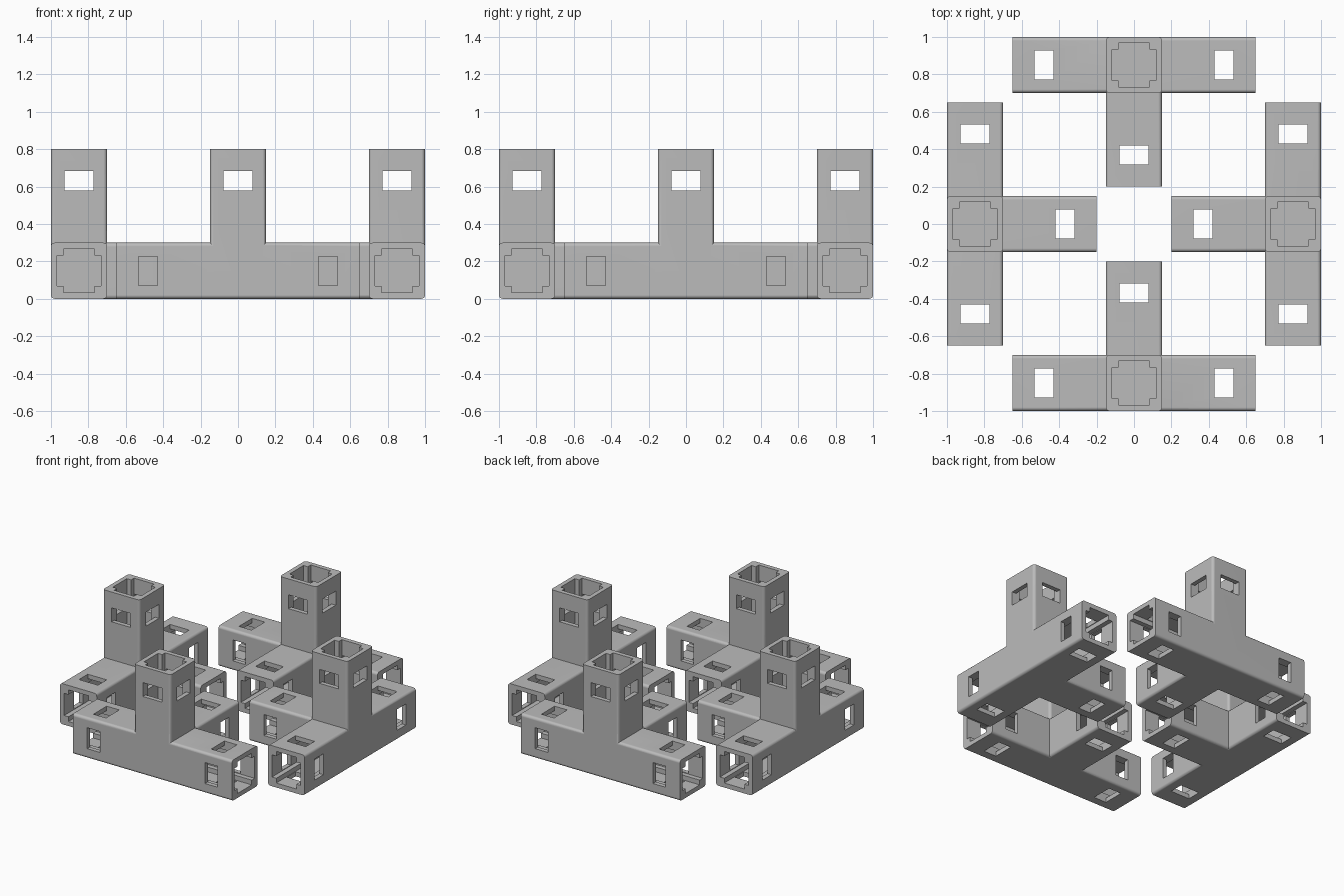
import bpy
import bmesh
from math import cos, sin, pi
from mathutils import Matrix, Vector

cube = bpy.data.objects.get("Cube")
if cube:
    bpy.data.objects.remove(cube, do_unlink=True)

HALF = 0.15       # half width of a square tube
ROUND = 0.02      # radius of the long tube edges
BORE = 0.117      # half width of the bore
RIB = 0.082       # inner corner of the ribs in the bore
REACH = 0.65      # hub centre to tube end
WINDOW = 0.0775   # half width of a window

grey = bpy.data.materials.new("plain grey")
grey.use_nodes = True
colour = (0.5, 0.5, 0.5, 1)
grey.diffuse_color = colour
grey.node_tree.nodes["Principled BSDF"].inputs["Base Color"].default_value = colour


def rounded_square(steps=5):
    c = HALF - ROUND
    points = []
    for quarter, (sx, sy) in enumerate([(1, 1), (-1, 1), (-1, -1), (1, -1)]):
        for i in range(steps + 1):
            a = (quarter + i / steps) * pi / 2
            points.append((sx * c + ROUND * cos(a), sy * c + ROUND * sin(a)))
    return points


def notched_square():
    points = []
    for quarter in range(4):
        turn = Matrix.Rotation(quarter * pi / 2, 2)
        for p in [(BORE, RIB), (RIB, RIB), (RIB, BORE)]:
            points.append(tuple(turn @ Vector(p)))
    return points


def rectangle(x, y):
    return [(x, y), (-x, y), (-x, -y), (x, -y)]


def prism(name, outline, direction, near, far):
    """Extrude an outline along a direction from the hub centre."""
    bm = bmesh.new()
    face = bm.faces.new([bm.verts.new((x, y, near)) for x, y in outline])
    extruded = bmesh.ops.extrude_face_region(bm, geom=[face])["geom"]
    top = [v for v in extruded if isinstance(v, bmesh.types.BMVert)]
    bmesh.ops.translate(bm, verts=top, vec=(0, 0, far - near))
    bmesh.ops.recalc_face_normals(bm, faces=bm.faces)
    bm.transform(direction.to_track_quat("Z", "Y").to_matrix().to_4x4())
    mesh = bpy.data.meshes.new(name)
    bm.to_mesh(mesh)
    bm.free()
    mesh.materials.append(grey)
    obj = bpy.data.objects.new(name, mesh)
    bpy.context.collection.objects.link(obj)
    return obj


def activate(obj):
    bpy.ops.object.select_all(action="DESELECT")
    obj.select_set(True)
    bpy.context.view_layer.objects.active = obj


def combine(target, tool, operation):
    mod = target.modifiers.new("combine", "BOOLEAN")
    mod.operation = operation
    mod.solver = "EXACT"
    mod.object = tool
    activate(target)
    bpy.ops.object.modifier_apply(modifier=mod.name)
    bpy.data.objects.remove(tool, do_unlink=True)


LEFT, RIGHT = Vector((1, 0, 0)), Vector((-1, 0, 0))
INWARD, UP = Vector((0, 1, 0)), Vector((0, 0, 1))

# Outer body: a cross bar with an inward and an upward tube
connector = prism("front_connector", rounded_square(), LEFT, -REACH, REACH)
for arm in (INWARD, UP):
    combine(connector, prism("tube", rounded_square(), arm, 0, REACH), "UNION")

# Ribbed sockets and windows through all four walls of each tube
for arm in (LEFT, RIGHT, INWARD, UP):
    combine(connector, prism("socket", notched_square(), arm, HALF, REACH + 0.05), "DIFFERENCE")
    for x, y in [(WINDOW, HALF * 1.2), (HALF * 1.2, WINDOW)]:
        combine(connector, prism("window", rectangle(x, y), arm, 0.43, 0.533), "DIFFERENCE")

# Place the connector at the front, then smooth only its rounded edges
connector.data.transform(Matrix.Translation((0, HALF - 1, HALF)))
activate(connector)
bpy.ops.object.shade_smooth_by_angle(angle=pi / 6)
weighted = connector.modifiers.new("even shading", "WEIGHTED_NORMAL")
weighted.keep_sharp = True

# Repeat it around the centre
for i, side in enumerate(["left", "back", "right"], 1):
    copy = connector.copy()
    copy.name = side + "_connector"
    copy.rotation_euler.z = i * pi / 2
    bpy.context.collection.objects.link(copy)
